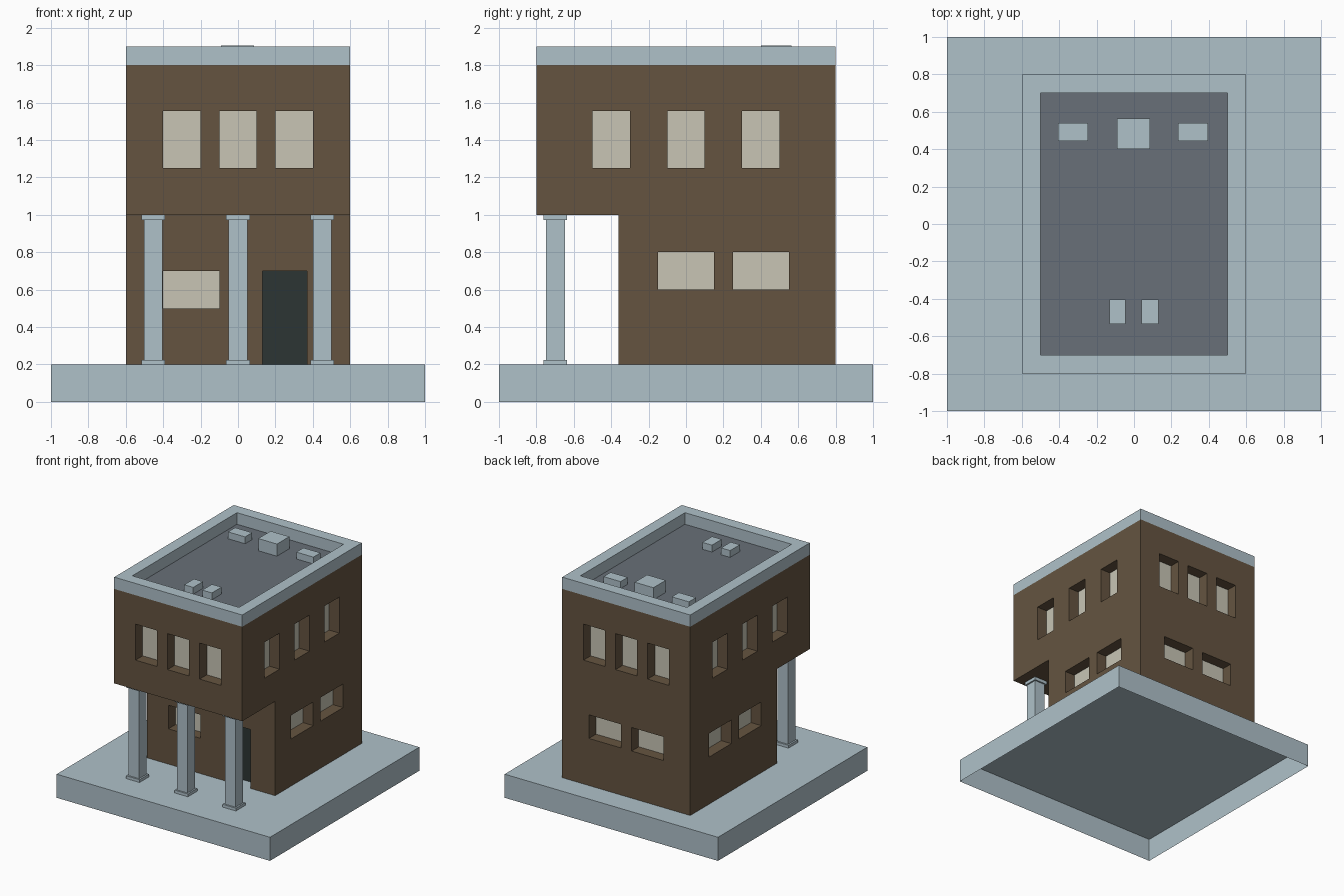
import bpy, bmesh
from mathutils import Vector

if "Cube" in bpy.data.objects:
    bpy.data.objects.remove(bpy.data.objects["Cube"])


def material(name, r, g, b):
    lin = [((c / 255 + 0.055) / 1.055) ** 2.4 for c in (r, g, b)]
    m = bpy.data.materials.new(name)
    m.diffuse_color = (*lin, 1)
    m.use_nodes = True
    m.node_tree.nodes["Principled BSDF"].inputs["Base Color"].default_value = m.diffuse_color
    return m


STONE = material("pale_blue_stone", 175, 193, 201)
BROWN = material("brown_wall", 101, 84, 64)
GLASS = material("cream_glass", 200, 197, 181)
DOOR = material("dark_door", 44, 53, 52)
ROOF = material("grey_roof", 104, 112, 120)


def add_box(bm, lo, hi):
    """Box between two corners."""
    lo, hi = Vector(lo), Vector(hi)
    verts = bmesh.ops.create_cube(bm, size=1)["verts"]
    for v in verts:
        v.co = [(l + h) / 2 + c * (h - l) for l, h, c in zip(lo, hi, v.co)]


def finish(name, bm, *mats):
    bmesh.ops.recalc_face_normals(bm, faces=bm.faces[:])
    me = bpy.data.meshes.new(name)
    bm.to_mesh(me)
    bm.free()
    for m in mats:
        me.materials.append(m)
    ob = bpy.data.objects.new(name, me)
    bpy.context.collection.objects.link(ob)
    return ob


def boxes(name, mat, items):
    bm = bmesh.new()
    for lo, hi in items:
        add_box(bm, lo, hi)
    return finish(name, bm, mat)


def face_at(bm, sign):
    return max(bm.faces, key=lambda f: sign * f.calc_center_median().z)


# Base slab: hollow shell, open underneath
bm = bmesh.new()
add_box(bm, (-1, -1, 0), (1, 1, 0.2))
bmesh.ops.delete(bm, geom=[face_at(bm, -1)], context="FACES_ONLY")
finish("base", bm, STONE)

# Walls: side profile with the overhang, extruded across x
bm = bmesh.new()
profile = [(-0.36, 0.201), (0.8, 0.201), (0.8, 1.8), (-0.8, 1.8), (-0.8, 1), (-0.36, 1)]
face = bm.faces.new([bm.verts.new((-0.6, y, z)) for y, z in profile])
ext = bmesh.ops.extrude_face_region(bm, geom=[face])
for v in ext["geom"]:
    if isinstance(v, bmesh.types.BMVert):
        v.co.x = 0.6
walls = finish("walls", bm, BROWN)

# Openings: (axis, outward sign, wall position, u0, u1, z0, z1)
openings = []
for c in (-0.4, 0, 0.4):
    openings += [(0, s, 0.6, c - 0.1, c + 0.1, 1.25, 1.555) for s in (-1, 1)]
for c in (-0.3, 0, 0.3):
    openings += [(1, s, 0.8, c - 0.1, c + 0.1, 1.25, 1.555) for s in (-1, 1)]
for u in (-0.15, 0.25):
    openings += [(0, s, 0.6, u, u + 0.3, 0.6, 0.8) for s in (-1, 1)]
for u in (-0.35, 0.05):
    openings.append((1, 1, 0.8, u, u + 0.3, 0.6, 0.8))
openings.append((1, -1, 0.36, -0.4, -0.1, 0.5, 0.7))
door = (1, -1, 0.36, 0.13, 0.37, 0.15, 0.7)
DEPTH = 0.1


def opening_box(o, d0, d1):
    """Box of an opening between two depths behind its wall."""
    axis, s, pos, u0, u1, z0, z1 = o
    a, b = sorted((s * (pos - d0), s * (pos - d1)))
    if axis == 0:
        return (a, u0, z0), (b, u1, z1)
    return (u0, a, z0), (u1, b, z1)


# Recesses cut into the walls
cutter = boxes("opening_cutter", BROWN,
               [opening_box(o, -0.05, DEPTH) for o in openings + [door]])
cutter.hide_render = True
cutter.hide_viewport = True
cutter.display_type = "WIRE"
cut = walls.modifiers.new("openings", "BOOLEAN")
cut.operation = "DIFFERENCE"
cut.solver = "EXACT"
cut.object = cutter

# Panes and door at the back of the recesses
boxes("window_panes", GLASS, [opening_box(o, DEPTH - 0.004, DEPTH + 0.002) for o in openings])
boxes("door", DOOR, [opening_box(door[:5] + (0.201, 0.7), DEPTH - 0.004, DEPTH + 0.002)])

# Parapet with sunken grey roof deck
bm = bmesh.new()
add_box(bm, (-0.6, -0.8, 1.8), (0.6, 0.8, 1.9))
bmesh.ops.delete(bm, geom=[face_at(bm, -1)], context="FACES_ONLY")
top = face_at(bm, 1)
bmesh.ops.inset_region(bm, faces=[top], thickness=0.1, use_even_offset=True)
deck = bmesh.ops.extrude_discrete_faces(bm, faces=[top])["faces"][0]
for v in deck.verts:
    v.co.z = 1.802
deck.material_index = 1
finish("parapet_and_roof", bm, STONE, ROOF)

# Rooftop units: x0, x1, y0, y1, top
units = [(-0.405, -0.245, 0.445, 0.54, 1.86), (-0.09, 0.085, 0.4, 0.565, 1.905),
         (0.235, 0.395, 0.445, 0.54, 1.86), (-0.13, -0.045, -0.535, -0.405, 1.86),
         (0.04, 0.13, -0.535, -0.405, 1.86)]
boxes("rooftop_units", STONE, [((x0, y0, 1.802), (x1, y1, z)) for x0, x1, y0, y1, z in units])

# Square columns with foot and cap blocks
for name, cx in (("left", -0.453), ("middle", 0), ("right", 0.45)):
    parts = []
    for r, z0, z1 in ((0.063, 0.201, 0.225), (0.05, 0.225, 0.972), (0.063, 0.972, 0.999)):
        parts.append(((cx - r, -0.698 - r, z0), (cx + r, -0.698 + r, z1)))
    boxes(name + "_column", STONE, parts)
